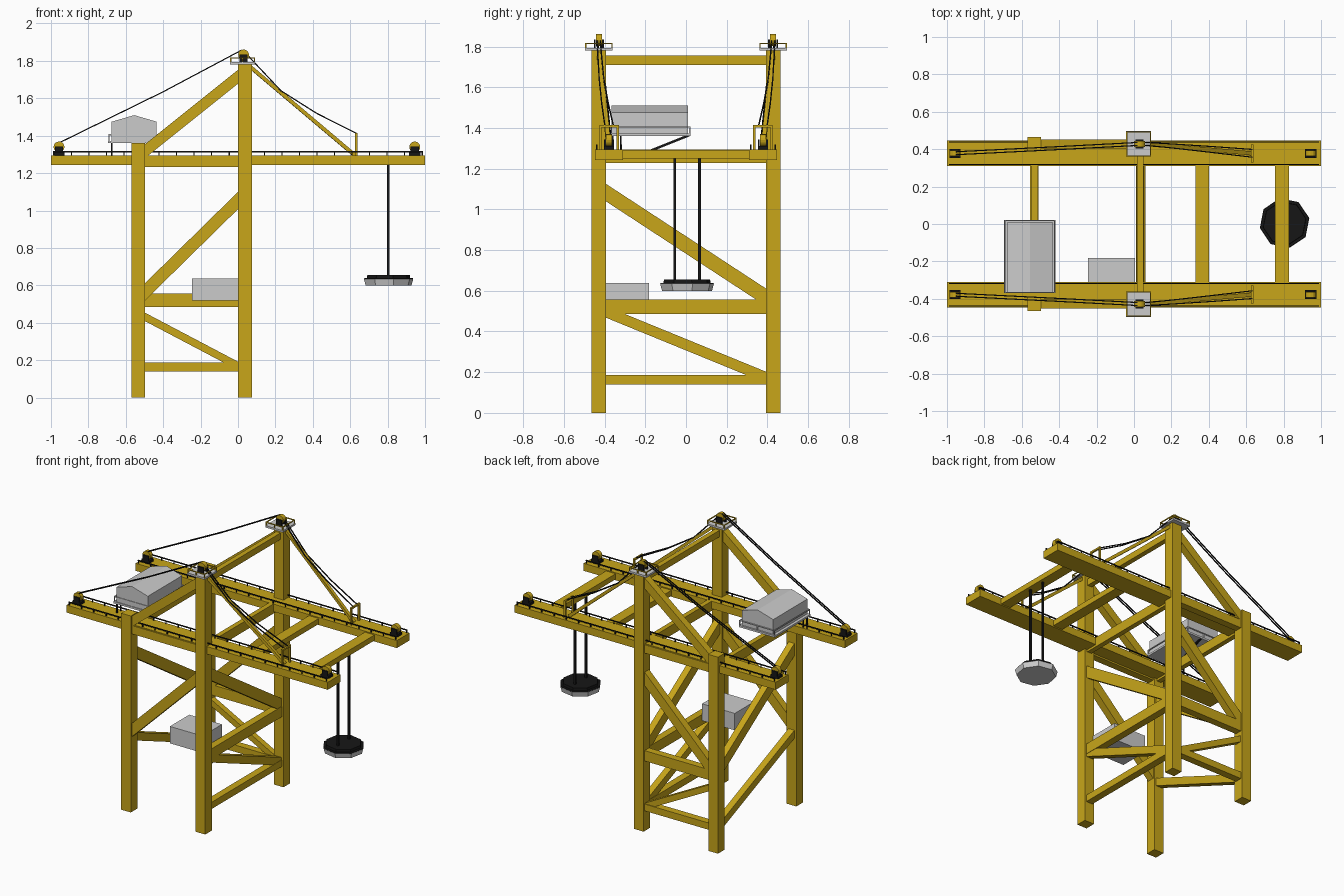
import bpy, bmesh, math
from mathutils import Vector, Matrix

if "Cube" in bpy.data.objects:
    bpy.data.objects.remove(bpy.data.objects["Cube"])


def material(name, rgb):
    m = bpy.data.materials.new(name)
    m.diffuse_color = (*rgb, 1)
    m.use_nodes = True
    m.node_tree.nodes["Principled BSDF"].inputs["Base Color"].default_value = m.diffuse_color
    return m


YELLOW = material("yellow_paint", (0.58, 0.38, 0.01))
BLACK = material("black_steel", (0.008, 0.008, 0.008))


def finish(name, bm, mat):
    me = bpy.data.meshes.new(name)
    bmesh.ops.recalc_face_normals(bm, faces=bm.faces)
    bm.to_mesh(me)
    bm.free()
    ob = bpy.data.objects.new(name, me)
    bpy.context.collection.objects.link(ob)
    if mat:
        me.materials.append(mat)
    return ob


def add_box(bm, x0, x1, y0, y1, z0, z1):
    m = Matrix.Translation(((x0 + x1) / 2, (y0 + y1) / 2, (z0 + z1) / 2))
    m = m @ Matrix.Diagonal((abs(x1 - x0), abs(y1 - y0), abs(z1 - z0), 1))
    bmesh.ops.create_cube(bm, size=1, matrix=m)


def box(name, *dims, mat=YELLOW):
    bm = bmesh.new()
    add_box(bm, *dims)
    return finish(name, bm, mat)


def add_strut(bm, a, b, width, depth):
    # Rectangular bar from a to b: width is horizontal, depth is across it
    a, b = Vector(a), Vector(b)
    d = (b - a).normalized()
    side = d.cross(Vector((0, 0, 1)))
    side = side.normalized() if side.length > 1e-4 else Vector((1, 0, 0))
    m = Matrix((side * width, d.cross(side) * depth, d * (b - a).length)).transposed().to_4x4()
    bmesh.ops.create_cube(bm, size=1, matrix=Matrix.Translation((a + b) / 2) @ m)


def strut(name, a, b, width, depth, mat=YELLOW):
    bm = bmesh.new()
    add_strut(bm, a, b, width, depth)
    return finish(name, bm, mat)


def cable(name, paths, r=0.004):
    bm = bmesh.new()
    for path in paths:
        for a, b in zip(path, path[1:]):
            add_strut(bm, a, b, 2 * r, 2 * r)
    return finish(name, bm, BLACK)


def disc(name, loc, r0, r1, h, n, mat, axis='Z', turn=0):
    bm = bmesh.new()
    m = Matrix.Translation(loc)
    if axis == 'Y':
        m = m @ Matrix.Rotation(math.pi / 2, 4, 'X')
    m = m @ Matrix.Rotation(turn, 4, 'Z')
    bmesh.ops.create_cone(bm, cap_ends=True, segments=n, radius1=r0, radius2=r1, depth=h, matrix=m)
    return finish(name, bm, mat)


def railing(name, x0, x1, y0, y1, z0, z1, r, mat):
    # Rectangular loop of handrail on corner posts
    bm = bmesh.new()
    for y in (y0, y1):
        add_box(bm, x0, x1, y - r, y + r, z1 - 2 * r, z1)
        for x in (x0, (x0 + x1) / 2, x1):
            add_box(bm, x - r, x + r, y - r, y + r, z0, z1)
    for x in (x0, x1):
        add_box(bm, x - r, x + r, y0, y1, z1 - 2 * r, z1)
    return finish(name, bm, mat)


XR, XT, Y, YB = -0.533, 0.037, 0.428, 0.378   # rear legs, tower legs, leg rows, boom rows

for s, side in ((-1, "front"), (1, "back")):
    y, yb = s * Y, s * YB
    # Legs and boom
    box(side + "_rear_leg", XR - .037, XR + .037, y - .036, y + .036, 0, 1.36)
    box(side + "_tower_leg", XT - .037, XT + .037, y - .036, y + .036, 0, 1.785)
    box(side + "_boom", -1, 1, yb - .069, yb + .069, 1.243, 1.295)
    box(side + "_portal_beam", XR, XT, y - .025, y + .025, 1.232, 1.29)
    # Side bracing
    strut(side + "_upper_brace", (XR, y, .53), (XT, y, 1.09), .05, .066)
    strut(side + "_top_brace", (XR + .02, y, 1.305), (XT, y, 1.745), .05, .058)
    strut(side + "_boom_stay", (XT + .02, y, 1.775), (.625, yb, 1.295), .022, .02)
    # Boom railings
    bm = bmesh.new()
    for o in (-.06, .06):
        add_box(bm, -.99, .99, yb + o - .003, yb + o + .003, 1.311, 1.318)
        for i in range(22):
            x = -.985 + i * 1.97 / 21
            add_box(bm, x - .003, x + .003, yb + o - .003, yb + o + .003, 1.29, 1.314)
    finish(side + "_boom_railing", bm, BLACK)
    # Boom end pulleys
    for x, end in ((-.957, "rear"), (.945, "outer")):
        disc(f"{side}_{end}_pulley", (x, yb, 1.34), .029, .029, .03, 16, YELLOW, 'Y')
        bm = bmesh.new()
        add_box(bm, x - .03, x + .03, yb - .024, yb + .024, 1.29, 1.312)
        for o in (-.02, .02):
            add_box(bm, x - .022, x + .022, yb + o - .004, yb + o + .004, 1.30, 1.343)
        finish(f"{side}_{end}_pulley_bracket", bm, BLACK)
    # Tower top platform and pulley
    box(side + "_tower_platform", XT - .08, XT + .055, y - .068, y + .068, 1.78, 1.793, mat=None)
    railing(side + "_tower_railing", XT - .076, XT + .051, y - .064, y + .064, 1.79, 1.818, .003, YELLOW)
    disc(side + "_tower_pulley", (.03, y, 1.832), .029, .029, .03, 16, YELLOW, 'Y')
    bm = bmesh.new()
    for o in (-.02, .02):
        add_box(bm, .008, .052, y + o - .004, y + o + .004, 1.79, 1.835)
    finish(side + "_tower_pulley_bracket", bm, BLACK)
    # Hoop on the boom that carries the stay cables
    bm = bmesh.new()
    for o in (-.042, .042):
        add_box(bm, .626, .638, yb + o - .006, yb + o + .006, 1.29, 1.415)
    add_box(bm, .626, .638, yb - .048, yb + .048, 1.403, 1.415)
    finish(side + "_cable_hoop", bm, YELLOW)
    # Stay cables
    cable(side + "_rear_cables", [[(-.96, yb + o, 1.36), (-.4, yb + o + s * .028, 1.635), (.02, y + o, 1.858)]
                                  for o in (-.008, .008)], .003)
    cable(side + "_outer_cables", [[(.035, y + o, 1.855), (.07, y + o, 1.81), (.23, y - s * .013 + 1.4 * o, 1.64),
                                    (.42, y - s * .03 + 2 * o, 1.52), (.632, yb + 2.6 * o, 1.413)]
                                   for o in (-.008, .008)], .003)

# Back side lower bracing
box("back_middle_beam", XR, XT, Y - .025, Y + .025, .485, .557)
box("back_lower_beam", XR, XT, Y - .025, Y + .025, .14, .187)
strut("back_lower_brace", (XR, Y, .45), (XT, Y, .15), .04, .04)

# Cross bracing between the two leg rows
for x, end in ((XR, "rear"), (XT, "tower")):
    strut(end + "_upper_cross_brace", (x, -Y, 1.105), (x, Y, .545), .045, .072)
    strut(end + "_lower_cross_brace", (x, -Y, .51), (x, Y, .16), .045, .052)
    box(end + "_portal_cross_beam", x - .017, x + .017, -Y, Y, 1.228, 1.295)
box("tower_middle_cross_beam", XT - .025, XT + .025, -Y, Y, .485, .557)
box("tower_lower_cross_beam", XT - .025, XT + .025, -Y, Y, .14, .187)
box("tower_top_cross_beam", XT - .02, XT + .015, -Y, Y, 1.71, 1.755)

# Cross beams between the booms
for x, n in ((.365, "inner"), (.792, "outer")):
    box(n + "_boom_cross_beam", x - .037, x + .037, -.32, .32, 1.25, 1.288)

# Machinery box on the tower cross beam
box("machinery_box", -.245, .005, -.395, -.183, .52, .637, mat=None)

# Cabin with a gabled roof, ridge along y
bm = bmesh.new()
profile = [(-.675, 1.37), (-.435, 1.37), (-.435, 1.475), (-.555, 1.51), (-.675, 1.475)]
face = bm.faces.new([bm.verts.new((x, -.365, z)) for x, z in profile])
ext = bmesh.ops.extrude_face_region(bm, geom=[face])
bmesh.ops.translate(bm, vec=(0, .375, 0), verts=[v for v in ext["geom"] if isinstance(v, bmesh.types.BMVert)])
finish("cabin", bm, None)
box("cabin_floor", -.695, -.42, -.37, .022, 1.36, 1.373, mat=None)
railing("cabin_railing", -.69, -.425, -.366, .018, 1.37, 1.408, .003, None)

# Cabin supports
bm = bmesh.new()
for y in (-.36, -.32):
    add_box(bm, -.678, -.67, y - .004, y + .004, 1.29, 1.362)
add_strut(bm, (-.535, -.17, 1.29), (-.535, .015, 1.364), .012, .012)
finish("cabin_supports", bm, BLACK)

# Hoist ropes and eight-sided lifting block
cable("hoist_ropes", [[(.803, y, 1.26), (.803, y, .64)] for y in (-.055, .066)], .0065)
C = (.805, .005)
disc("lifting_block", (*C, .617), .125, .135, .036, 8, None, turn=.2)
disc("lifting_block_rim", (*C, .636), .135, .132, .004, 8, BLACK, turn=.2)
disc("lifting_block_cap", (*C, .645), .118, .116, .02, 8, BLACK, turn=.2)
